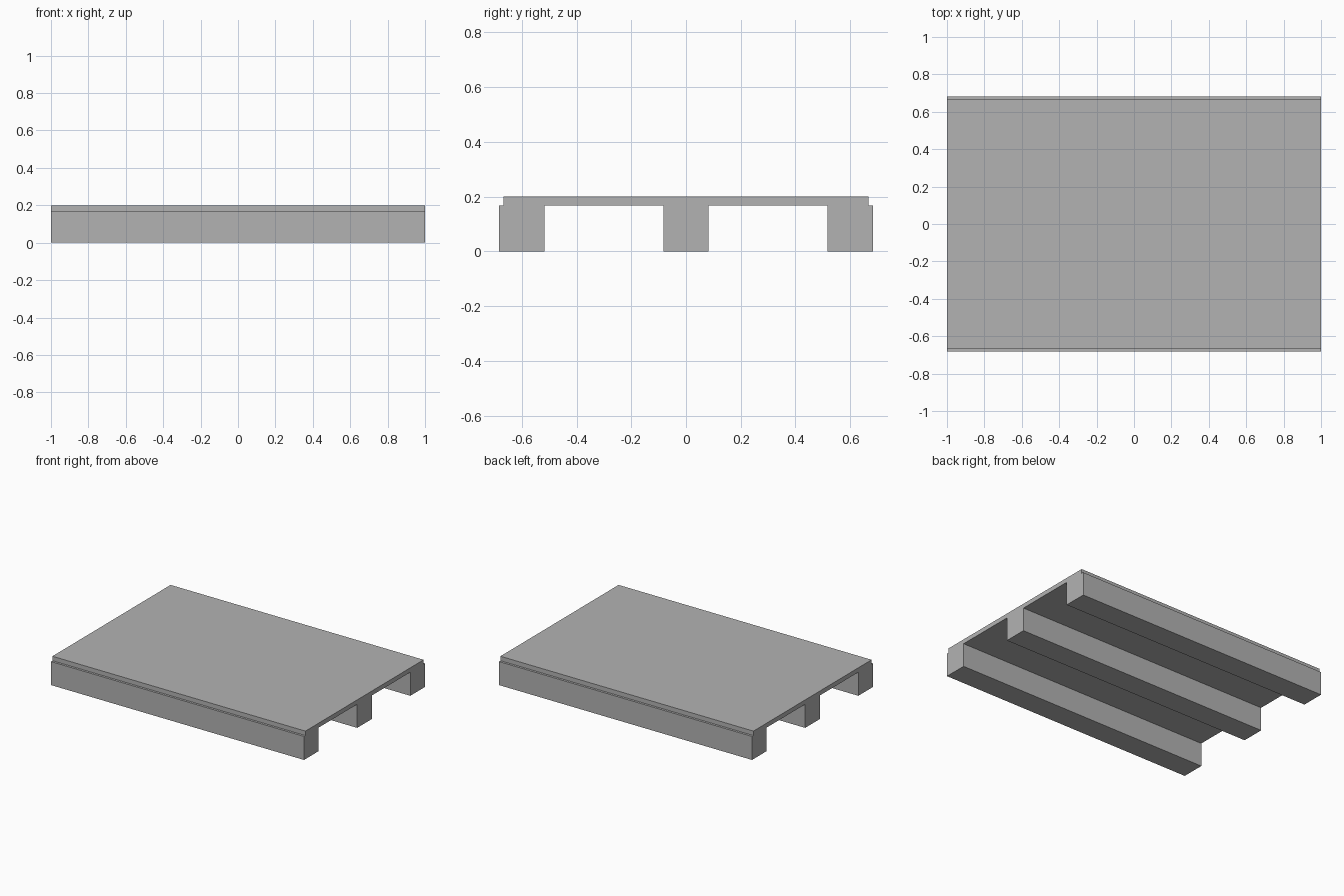
import bpy
import bmesh

cube = bpy.data.objects.get("Cube")
if cube:
    bpy.data.objects.remove(cube, do_unlink=True)

# Dimensions
HALF_LENGTH = 1.0
TOP = 0.2
DECK_BOTTOM = 0.168
DECK_HALF = 0.667
RUNNER_HALF = 0.083
OUTER_RUNNER_Y = 0.6

# Plain grey material
grey = bpy.data.materials.new("plain_grey")
grey.use_nodes = True
colour = (0.45, 0.45, 0.45, 1)
grey.diffuse_color = colour
grey.node_tree.nodes["Principled BSDF"].inputs["Base Color"].default_value = colour

# Half of the end profile (y, z): centre runner, gap, outer runner, deck edge
half = [
    (RUNNER_HALF, 0),
    (RUNNER_HALF, DECK_BOTTOM),
    (OUTER_RUNNER_Y - RUNNER_HALF, DECK_BOTTOM),
    (OUTER_RUNNER_Y - RUNNER_HALF, 0),
    (OUTER_RUNNER_Y + RUNNER_HALF, 0),
    (OUTER_RUNNER_Y + RUNNER_HALF, DECK_BOTTOM),
    (DECK_HALF, DECK_BOTTOM),
    (DECK_HALF, TOP),
]
profile = half + [(-y, z) for y, z in reversed(half)]

# Extrude the mirrored profile along the length of the platform
bm = bmesh.new()
end = bm.faces.new([bm.verts.new((-HALF_LENGTH, y, z)) for y, z in profile])
extruded = bmesh.ops.extrude_face_region(bm, geom=[end], use_keep_orig=True)
moved = [v for v in extruded["geom"] if isinstance(v, bmesh.types.BMVert)]
bmesh.ops.translate(bm, verts=moved, vec=(2 * HALF_LENGTH, 0, 0))
bmesh.ops.recalc_face_normals(bm, faces=bm.faces)

mesh = bpy.data.meshes.new("platform_with_runners")
bm.to_mesh(mesh)
bm.free()
mesh.materials.append(grey)
platform = bpy.data.objects.new("platform_with_runners", mesh)
bpy.context.collection.objects.link(platform)
